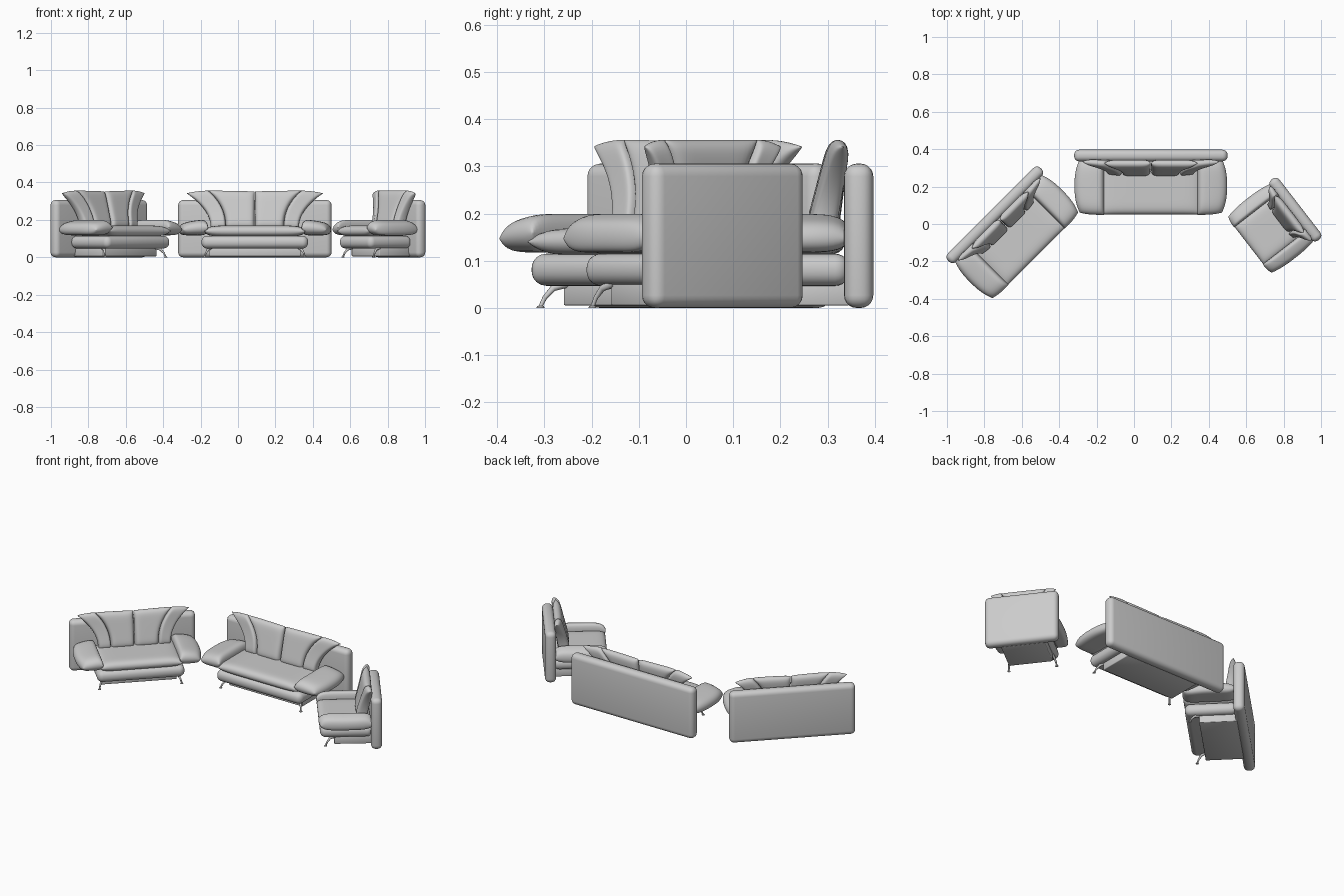
import bpy, bmesh, math
from mathutils import Matrix, Vector

if "Cube" in bpy.data.objects:
    bpy.data.objects.remove(bpy.data.objects["Cube"])


def finish(bm, name, place):
    bmesh.ops.remove_doubles(bm, verts=bm.verts, dist=1e-5)
    bmesh.ops.recalc_face_normals(bm, faces=bm.faces)
    for f in bm.faces:
        f.smooth = True
    me = bpy.data.meshes.new(name)
    bm.to_mesh(me)
    bm.free()
    ob = bpy.data.objects.new(name, me)
    bpy.context.collection.objects.link(ob)
    ob.matrix_world = place
    return ob


def box(name, place, hx, v0, v1, z0, z1, r, seg=5):
    """Rounded box; v is the distance forward of the back plane."""
    bm = bmesh.new()
    bmesh.ops.create_cube(bm, size=1)
    for v in bm.verts:
        v.co = Vector((v.co.x * 2 * hx, -(v0 + v1) / 2 + v.co.y * (v1 - v0),
                       (z0 + z1) / 2 + v.co.z * (z1 - z0)))
    bmesh.ops.bevel(bm, geom=bm.edges[:], offset=r, segments=seg, profile=0.5, affect='EDGES')
    return finish(bm, name, place)


def pillow(name, place, mid, thick, normal, p=6, n=22):
    """Padded form: mid(s,t) is the middle surface, thick(s,t) its half thickness."""
    bm = bmesh.new()
    normal = Vector(normal).normalized()
    par = [(1 - math.cos(math.pi * i / n)) / 2 for i in range(n + 1)]
    for side in (1, -1):
        g = []
        for s in par:
            row = []
            for t in par:
                a = max(0, 1 - abs(2 * s - 1) ** p) * max(0, 1 - abs(2 * t - 1) ** p)
                row.append(bm.verts.new(Vector(mid(s, t)) + normal * side * thick(s, t) * math.sqrt(a)))
            g.append(row)
        for i in range(n):
            for j in range(n):
                bm.faces.new((g[i][j], g[i + 1][j], g[i + 1][j + 1], g[i][j + 1]))
    return finish(bm, name, place)


def leg(name, place, sgn, k):
    cu = bpy.data.curves.new(name, 'CURVE')
    cu.dimensions = '3D'
    cu.bevel_depth = 0.007
    cu.bevel_resolution = 3
    cu.use_fill_caps = True
    pts = [(0.235, 0.255, 0.052, 1.3), (0.25, 0.285, 0.042, 1.0),
           (0.262, 0.300, 0.022, 0.7), (0.268, 0.308, 0.003, 0.6)]
    sp = cu.splines.new('POLY')
    sp.points.add(len(pts) - 1)
    for q, (x, v, z, r) in zip(sp.points, pts):
        q.co = (sgn * x * k, -v, z, 1)
        q.radius = r
    ob = bpy.data.objects.new(name, cu)
    bpy.context.collection.objects.link(ob)
    ob.matrix_world = place
    # foot pad
    bm = bmesh.new()
    bmesh.ops.create_cone(bm, cap_ends=True, segments=16, radius1=0.009, radius2=0.007, depth=0.004,
                          matrix=Matrix.Translation((sgn * 0.268 * k, -0.308, 0.002)))
    finish(bm, name + "_foot", place)


# back cushion outlines, measured sideways from the middle
def seam(t): return 0.155 + 0.095 * t ** 2.5
def edge(t): return 0.235 + 0.13 * t ** 2.2
def lean(t): return 0.112 - 0.04 * t
def cushion_thick(s, t): return 0.037 - 0.014 * t


def couch(name, x, y, angle, half, split):
    place = Matrix.Translation((x, y, 0)) @ Matrix.Rotation(math.radians(angle), 4, 'Z')
    k = half / 0.41
    # frame
    box(name + "_back_panel", place, half, 0, 0.062, 0, 0.306, 0.027)
    box(name + "_base", place, 0.245 * k, 0.05, 0.26, 0.005, 0.055, 0.004, 2)
    box(name + "_lower_roll", place, 0.285 * k, 0.05, 0.338, 0.047, 0.115, 0.031, 6)
    # seat cushion
    pillow(name + "_seat", place,
           lambda s, t: ((2 * s - 1) * 0.27 * k, -(0.06 + 0.285 * t), 0.14),
           lambda s, t: 0.03, (0, 0, 1), 8)
    for sgn, side in ((-1, "left"), (1, "right")):
        # armrest, drooping and thinning outward with a bowed outer edge
        def arm_mid(s, t):
            outer = 0.408 - 0.028 * abs(2 * t - 1) ** 2.5
            xx = 0.25 + (outer - 0.25) * s
            front = 0.348 - 0.012 * s ** 3
            return (sgn * xx * k, -(0.05 + (front - 0.05) * t), 0.159 - 0.012 * s * s)
        pillow(f"{name}_{side}_arm", place, arm_mid,
               lambda s, t: 0.042 - 0.013 * s * s, (0, 0, 1), 6)

        # flared wing of the backrest
        def wing_mid(s, t):
            xx = seam(t) + (edge(t) - seam(t)) * s
            return (sgn * xx * k, -(lean(t) - 0.008 * s * t), 0.15 + (0.206 - 0.014 * s * s) * t)
        pillow(f"{name}_{side}_wing", place, wing_mid,
               lambda s, t: cushion_thick(s, t) * (1 - 0.25 * s), (0, 1, -0.2), 8)

        # paired back cushions
        if split:
            pillow(f"{name}_{side}_back_cushion", place,
                   lambda s, t: (sgn * (0.002 + (seam(t) - 0.002) * s) * k, -lean(t),
                                 0.15 + (0.202 + 0.004 * math.sin(math.pi * s / 2)) * t),
                   cushion_thick, (0, 1, -0.2), 8)
        leg(f"{name}_{side}_front_leg", place, sgn, k)
    if not split:
        pillow(name + "_back_cushion", place,
               lambda s, t: ((2 * s - 1) * seam(t) * k, -lean(t), 0.15 + 0.206 * t),
               cushion_thick, (0, 1, -0.2), 8)


couch("large_sofa", 0.09, 0.397, 0, 0.41, True)
couch("small_sofa", -0.766, 0.071, 45, 0.35, True)
couch("armchair", 0.887, 0.096, -52.3, 0.205, False)
